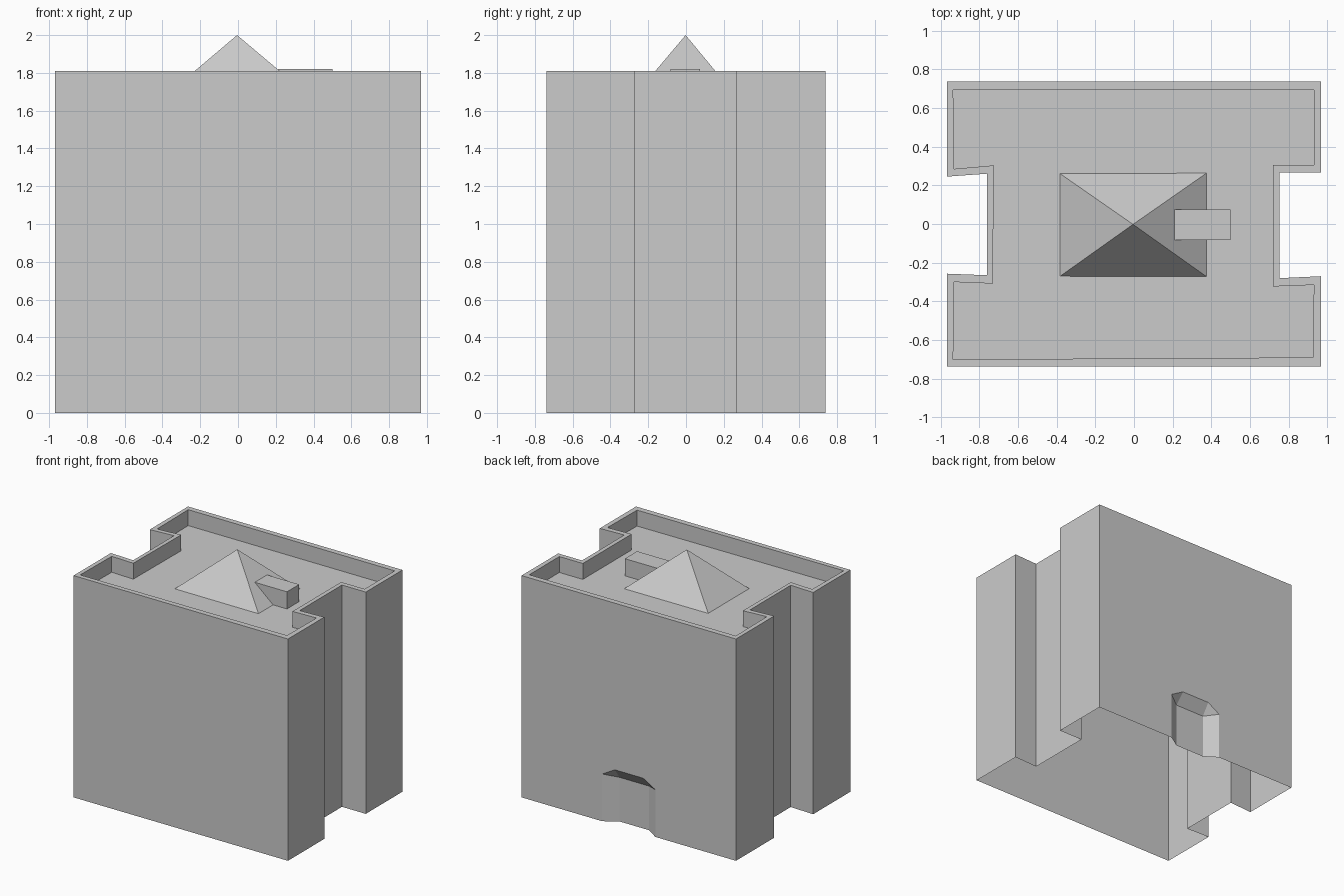
import bpy, bmesh

if "Cube" in bpy.data.objects:
    bpy.data.objects.remove(bpy.data.objects["Cube"])

H, ROOF = 1.81, 1.68          # parapet top, roof deck
X, Y = 0.968, 0.738           # half footprint


def make_object(name, bm):
    bmesh.ops.remove_doubles(bm, verts=bm.verts[:], dist=0.0005)
    bmesh.ops.recalc_face_normals(bm, faces=bm.faces[:])
    mesh = bpy.data.meshes.new(name)
    bm.to_mesh(mesh)
    bm.free()
    obj = bpy.data.objects.new(name, mesh)
    bpy.context.collection.objects.link(obj)
    return obj


def ring(bm, pts, z):
    return [bm.verts.new((x, y, z)) for x, y in pts]


def bridge(bm, a, b, skip=()):
    n = len(a)
    for i in range(n):
        if i not in skip:
            j = (i + 1) % n
            bm.faces.new((a[i], a[j], b[j], b[i]))


# H-shaped plan, outside and inside of the parapet
outer = [(-X, -Y), (X, -Y), (X, -0.27), (0.753, -0.28), (0.753, 0.265), (X, 0.265),
         (X, Y), (-X, Y), (-X, 0.245), (-0.76, 0.26), (-0.76, -0.265), (-X, -0.257)]
inner = [(-0.935, -0.70), (0.925, -0.69), (0.93, -0.315), (0.718, -0.323),
         (0.718, 0.305), (0.93, 0.305), (0.93, 0.693), (-0.935, 0.693),
         (-0.93, 0.285), (-0.725, 0.303), (-0.73, -0.308), (-0.93, -0.30)]
pyramid_base = [(-0.382, -0.27), (0.375, -0.272), (0.375, 0.263), (-0.382, 0.26)]

# Walls and parapet, open underneath; the back wall (edge 6) is made separately
bm = bmesh.new()
base, top = ring(bm, outer, 0), ring(bm, outer, H)
lip, deck = ring(bm, inner, H), ring(bm, inner, ROOF)
bridge(bm, base, top, skip=(6,))
bridge(bm, top, lip)
bridge(bm, lip, deck)

# Back wall with a splayed, chamfered doorway recess
arch = [bm.verts.new((x, Y, z)) for x, z in
        [(0.24, 0), (0.24, 0.385), (0.125, 0.45), (-0.13, 0.45), (-0.24, 0.385), (-0.24, 0)]]
door = [bm.verts.new((x, Y - 0.07, z)) for x, z in
        [(0.132, 0), (0.132, 0.36), (-0.135, 0.36), (-0.135, 0)]]
bm.faces.new([base[6]] + arch + [base[7], top[7], top[6]])
for f in [(arch[0], arch[1], door[1], door[0]), (arch[1], arch[2], door[1]),
          (arch[2], arch[3], door[2], door[1]), (arch[3], arch[4], door[2]),
          (arch[4], arch[5], door[3], door[2]), door]:
    bm.faces.new(f)

# Roof deck with an opening under the pyramid
hole = ring(bm, pyramid_base, ROOF)
edges = []
for loop in (deck, hole):
    for i, v in enumerate(loop):
        w = loop[(i + 1) % len(loop)]
        edges.append(bm.edges.get((v, w)) or bm.edges.new((v, w)))
bmesh.ops.triangle_fill(bm, edges=edges, use_beauty=True, use_dissolve=False,
                        normal=(0, 0, 1))

# Pyramid skylight rising from the deck
apex = bm.verts.new((-0.005, -0.002, 2.0))
for i in range(4):
    bm.faces.new((hole[i], hole[(i + 1) % 4], apex))
make_object("building_shell", bm)

# Small roof entry box running into the pyramid slope
bm = bmesh.new()
profile = [(0.375, ROOF), (0.5, ROOF), (0.5, 1.82), (0.21, 1.82)]
a = [bm.verts.new((x, -0.083, z)) for x, z in profile]
b = [bm.verts.new((x, 0.075, z)) for x, z in profile]
bm.faces.new(a)
bm.faces.new(b[::-1])
bridge(bm, a, b, skip=(0, 3))
make_object("roof_entry", bm)
